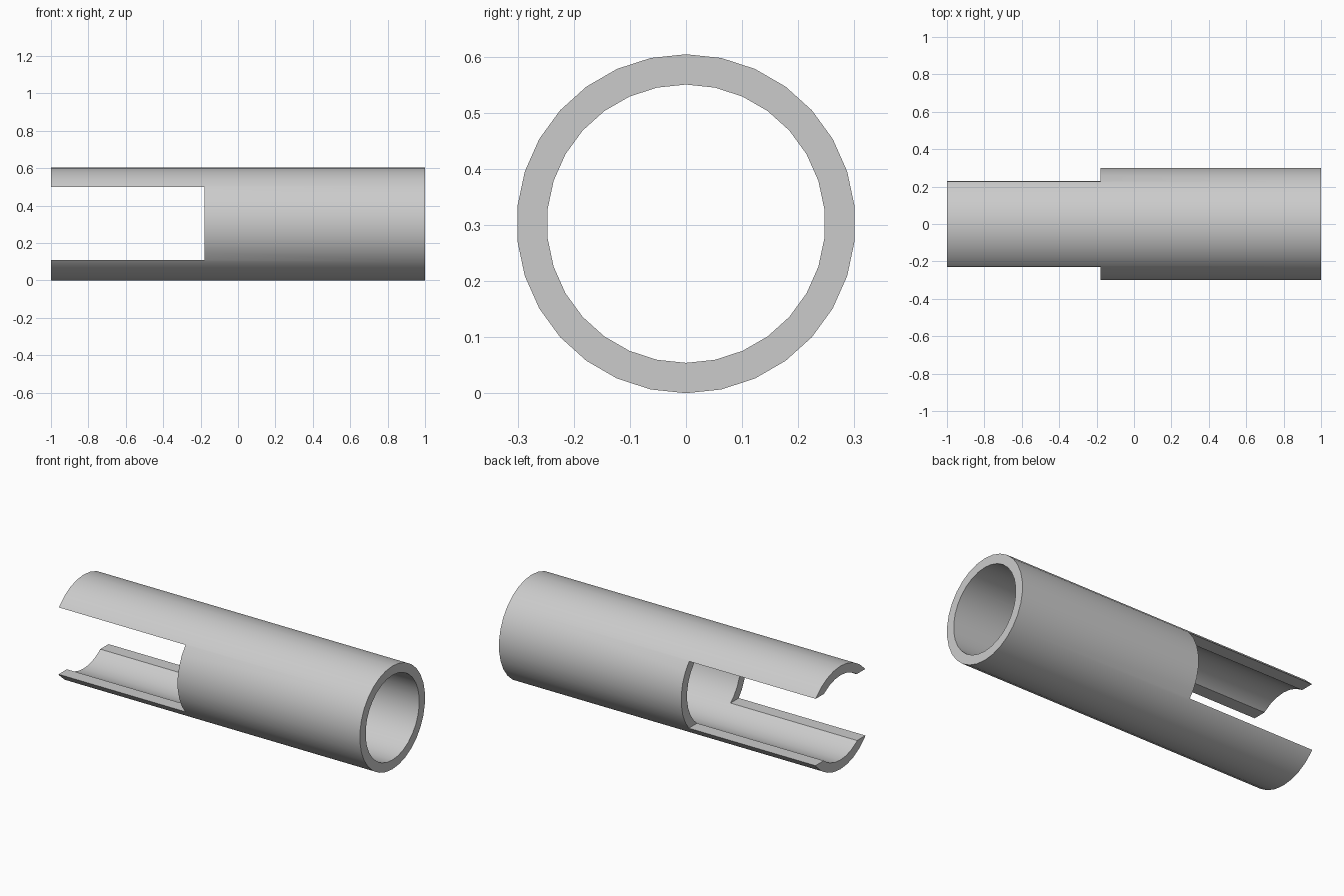
import bpy
import bmesh
from math import cos, sin, tau

SIDES = 30
OUTER, INNER = 0.302, 0.248
LENGTH = 2.0
SLOT_END, SLOT_HALF = -0.18, 0.195

cube = bpy.data.objects.get("Cube")
if cube:
    bpy.data.objects.remove(cube, do_unlink=True)

grey = bpy.data.materials.new("light grey")
grey.use_nodes = True
grey.diffuse_color = (0.6, 0.6, 0.6, 1)
grey.node_tree.nodes["Principled BSDF"].inputs["Base Color"].default_value = grey.diffuse_color


def add_object(name, bm):
    bmesh.ops.recalc_face_normals(bm, faces=bm.faces)
    mesh = bpy.data.meshes.new(name)
    bm.to_mesh(mesh)
    bm.free()
    obj = bpy.data.objects.new(name, mesh)
    bpy.context.collection.objects.link(obj)
    return obj


def ring(bm, radius, x):
    return [bm.verts.new((x, radius * sin(tau * i / SIDES), OUTER + radius * cos(tau * i / SIDES)))
            for i in range(SIDES)]


# Hollow tube: four rings bridged into outer wall, end rims and bore
bm = bmesh.new()
half = LENGTH / 2
loops = [ring(bm, r, x) for r, x in ((OUTER, -half), (OUTER, half), (INNER, half), (INNER, -half))]
for k, a in enumerate(loops):
    b = loops[(k + 1) % len(loops)]
    for i in range(SIDES):
        j = (i + 1) % SIDES
        bm.faces.new((a[i], a[j], b[j], b[i]))
tube = add_object("slotted_tube", bm)
tube.data.materials.append(grey)

# Block that cuts the open slot through both sides
bm = bmesh.new()
start = -half - 0.1
bmesh.ops.create_cube(bm, size=1)
bmesh.ops.scale(bm, vec=(SLOT_END - start, 1, 2 * SLOT_HALF), verts=bm.verts)
bmesh.ops.translate(bm, vec=((SLOT_END + start) / 2, 0, OUTER + 0.002), verts=bm.verts)
cutter = add_object("slot_cutter", bm)
cutter.data.materials.append(grey)
cutter.hide_render = True

slot = tube.modifiers.new("side slot", 'BOOLEAN')
slot.operation = 'DIFFERENCE'
slot.solver = 'EXACT'
slot.object = cutter
bpy.ops.object.select_all(action='DESELECT')
tube.select_set(True)
bpy.context.view_layer.objects.active = tube
bpy.ops.object.modifier_apply(modifier=slot.name)
bpy.data.objects.remove(cutter, do_unlink=True)

# Smooth walls with sharp rims and slot edges
bpy.ops.object.shade_smooth_by_angle(angle=0.52)
